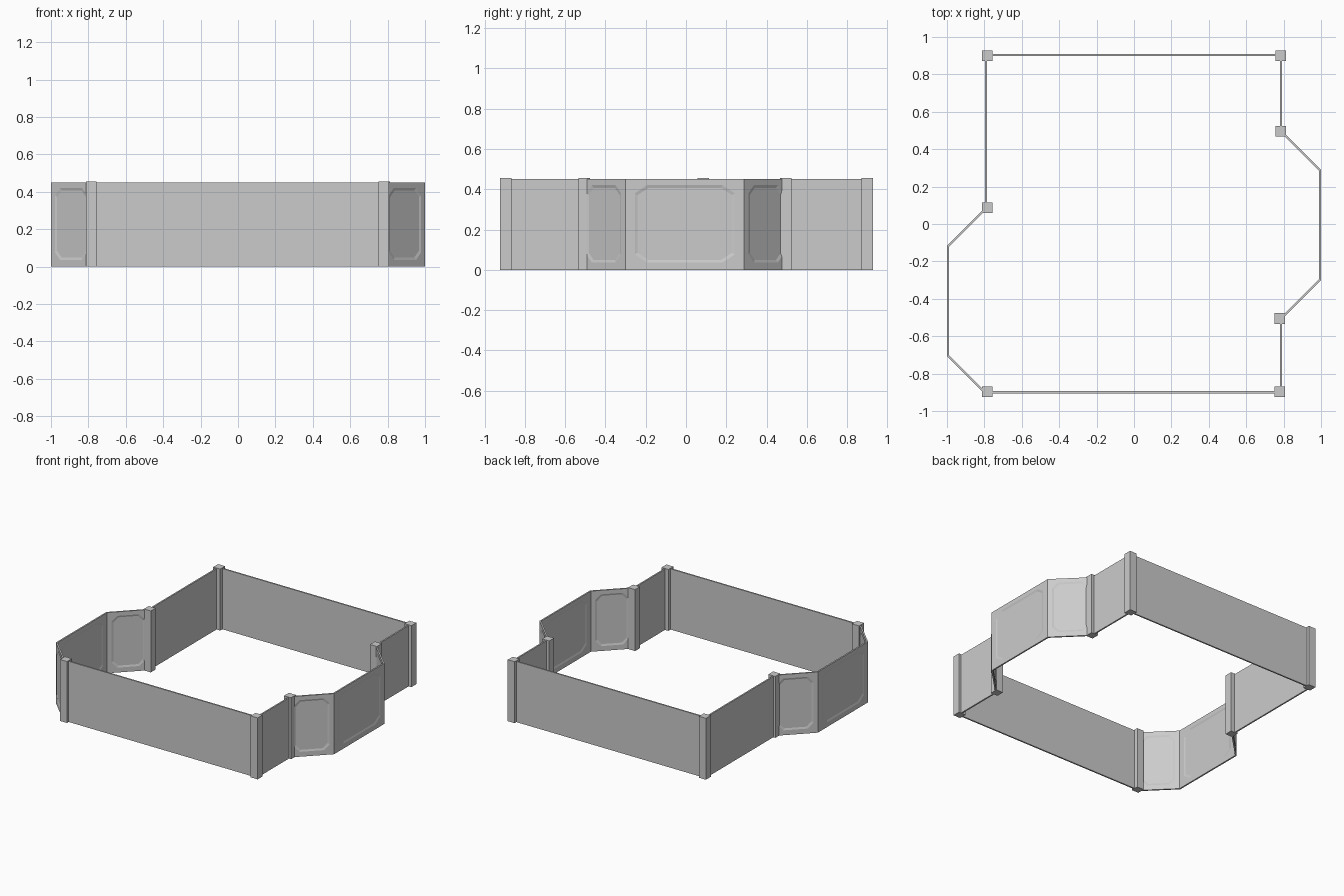
import bpy, bmesh
from mathutils import Vector

if "Cube" in bpy.data.objects:
    bpy.data.objects.remove(bpy.data.objects["Cube"])

H = 0.45    # wall height
T = 0.011   # wall thickness


def finish(name, bm):
    bmesh.ops.recalc_face_normals(bm, faces=bm.faces[:])
    me = bpy.data.meshes.new(name)
    bm.to_mesh(me)
    bm.free()
    ob = bpy.data.objects.new(name, me)
    bpy.context.collection.objects.link(ob)
    return ob


def box(name, x0, x1, y0, y1, z1):
    bm = bmesh.new()
    bmesh.ops.create_cube(bm, size=1)
    for v in bm.verts:
        v.co = ((x0 + x1) / 2 + v.co.x * (x1 - x0),
                (y0 + y1) / 2 + v.co.y * (y1 - y0),
                (v.co.z + 0.5) * z1)
    return finish(name, bm)


def window_side(bm, p, q, inward, margin, cx):
    """One face of a bay panel: frame, sloped rim and recessed octagon pane."""
    p, q = Vector((*p, 0)), Vector((*q, 0))
    length = (q - p).length
    along = (q - p).normalized()

    def ring(m, mz, c, cz, depth):
        a, b, lo, hi = m, length - m, mz, H - 0.03 - (mz - 0.036)
        pts = [(a + c, lo), (b - c, lo), (b, lo + cz), (b, hi - cz),
               (b - c, hi), (a + c, hi), (a, hi - cz), (a, lo + cz)]
        return [bm.verts.new(p + along * s + Vector((0, 0, z)) + inward * depth)
                for s, z in pts]

    rect = [bm.verts.new(v + Vector((0, 0, z)))
            for v, z in ((p, 0), (q, 0), (q, H), (p, H))]
    o = ring(margin, 0.036, cx, 0.04, 0)
    i = ring(margin + 0.013, 0.049, cx - 0.004, 0.036, 0.004)
    for k in range(4):
        n = (k + 1) % 4
        bm.faces.new((rect[k], rect[n], o[2 * k + 1], o[2 * k]))
        bm.faces.new((rect[n], o[(2 * k + 2) % 8], o[2 * k + 1]))
    for k in range(8):
        n = (k + 1) % 8
        bm.faces.new((o[k], o[n], i[n], i[k]))
    bm.faces.new(i)
    return rect


def bay(side, sign, cy):
    outer = [(0.785, -0.51), (1.0, -0.295), (1.0, 0.295), (0.785, 0.51)]
    e, c = T * 1.4142, T * 0.4142
    inner = [(0.785, -0.51 + e), (1 - T, -0.295 + c), (1 - T, 0.295 - c), (0.785, 0.51 - e)]
    outer = [(sign * x, y + cy) for x, y in outer]
    inner = [(sign * x, y + cy) for x, y in inner]
    parts = (("front", 0.03, 0.038), ("middle", 0.047, 0.06), ("back", 0.03, 0.038))
    for k, (label, margin, cx) in enumerate(parts):
        bm = bmesh.new()
        p, q = outer[k], outer[k + 1]
        inward = Vector((-(q[1] - p[1]), q[0] - p[0], 0)).normalized() * sign
        a = window_side(bm, p, q, inward, margin, cx)
        b = window_side(bm, inner[k], inner[k + 1], -inward, margin, cx)
        for j in range(4):
            n = (j + 1) % 4
            bm.faces.new((a[j], a[n], b[n], b[j]))
        finish(f"{side}_bay_{label}_panel", bm)


# Straight walls
box("front_wall", -0.785, 0.785, -0.905, -0.905 + T, H)
box("back_wall", -0.785, 0.785, 0.908 - T, 0.908, H)
box("right_back_wall", 0.791 - T, 0.791, 0.495, 0.9, H)
box("right_front_wall", 0.791 - T, 0.791, -0.9, -0.505, H)
box("left_wall", -0.797, -0.797 + T, 0.085, 0.9, H)

# Bay windows
bay("right", 1, -0.006)
bay("left", -1, -0.412)

# Square posts at wall ends and corners
R = 0.0285
for k, (x, y) in enumerate([(-0.785, 0.9), (0.785, 0.9), (0.785, 0.496), (0.78, -0.505),
                            (0.78, -0.896), (-0.785, -0.896), (-0.785, 0.086)]):
    box(f"post_{k + 1}", x - R, x + R, y - R, y + R, 0.456)
